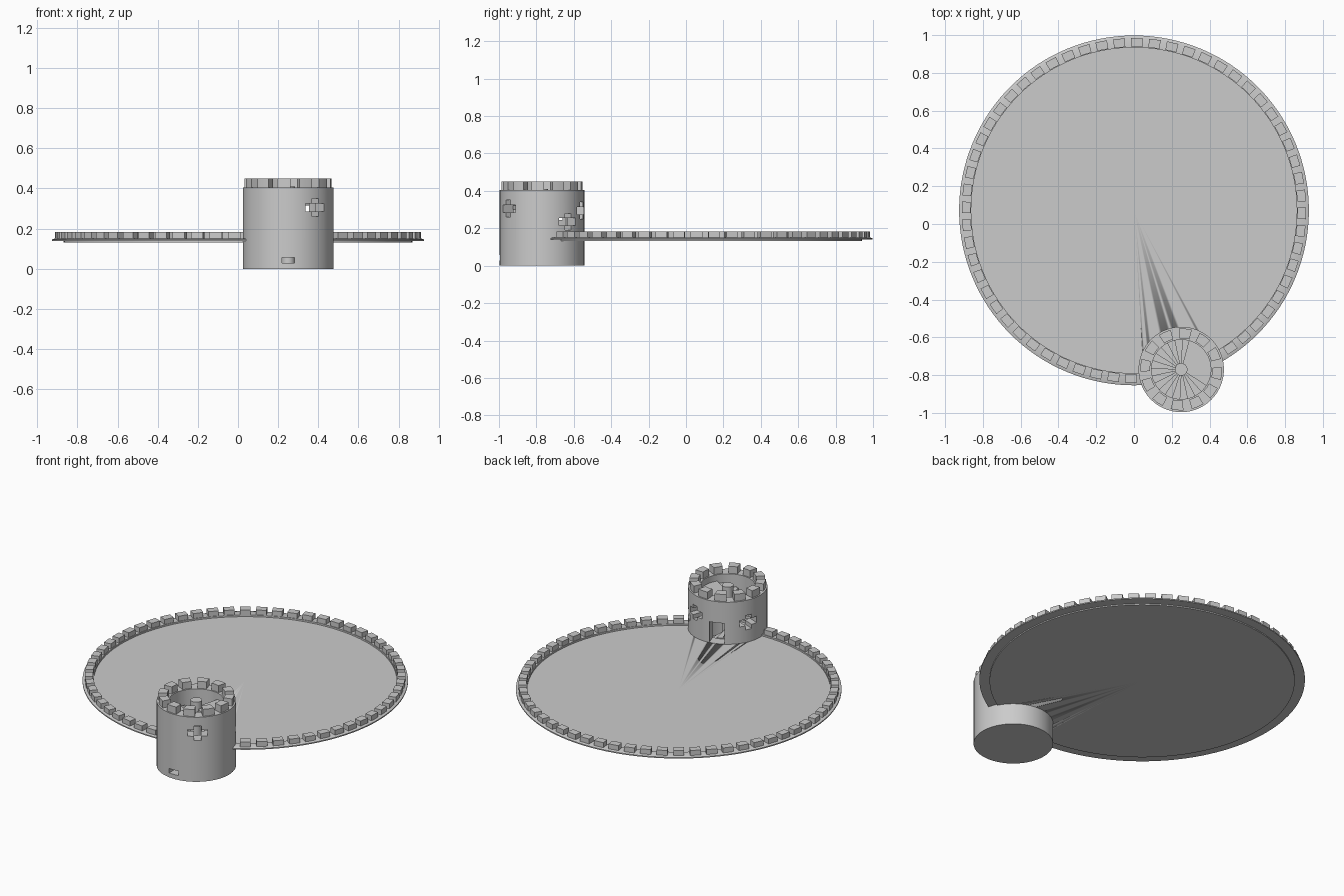
import bpy, bmesh
from math import sin, cos, pi, radians
from mathutils import Matrix

if "Cube" in bpy.data.objects:
    bpy.data.objects.remove(bpy.data.objects["Cube"])

TC = (0.25, -0.77)      # tower centre
DC = (0.0, 0.072)       # courtyard centre


def finish(name, bm, centre=(0, 0), smooth=True):
    bmesh.ops.recalc_face_normals(bm, faces=bm.faces)
    me = bpy.data.meshes.new(name)
    bm.to_mesh(me)
    bm.free()
    ob = bpy.data.objects.new(name, me)
    ob.location = (*centre, 0)
    bpy.context.collection.objects.link(ob)
    bpy.ops.object.select_all(action='DESELECT')
    ob.select_set(True)
    bpy.context.view_layer.objects.active = ob
    if smooth:
        bpy.ops.object.shade_smooth_by_angle(angle=radians(30))
    return ob


def lathe(name, profile, centre, n=96):
    """Spin a closed (radius, z) profile; points at radius 0 become one pole."""
    bm = bmesh.new()
    rings = []
    for r, z in profile:
        if r == 0:
            rings.append([bm.verts.new((0, 0, z))] * n)
        else:
            rings.append([bm.verts.new((r * cos(2 * pi * i / n), r * sin(2 * pi * i / n), z))
                          for i in range(n)])
    for a, b in zip(rings, rings[1:] + rings[:1]):
        for i in range(n):
            j = (i + 1) % n
            vs = list(dict.fromkeys([a[i], a[j], b[j], b[i]]))
            if len(vs) > 2:
                bm.faces.new(vs)
    return finish(name, bm, centre)


def sector(bm, r0, r1, a0, a1, z0, z1, n=1):
    """Add a ring-sector block (angles in degrees)."""
    pts = []
    for r, rng in ((r0, range(n + 1)), (r1, range(n, -1, -1))):
        for i in rng:
            a = radians(a0 + (a1 - a0) * i / n)
            pts.append((r * cos(a), r * sin(a)))
    f = bm.faces.new([bm.verts.new((x, y, z0)) for x, y in pts])
    ext = bmesh.ops.extrude_face_region(bm, geom=[f], use_keep_orig=True)
    for v in ext['geom']:
        if isinstance(v, bmesh.types.BMVert):
            v.co.z = z1


def cut(target, cutter):
    cutter.hide_render = True
    m = target.modifiers.new("cut", 'BOOLEAN')
    m.operation, m.solver, m.object = 'DIFFERENCE', 'EXACT', cutter
    bpy.ops.object.select_all(action='DESELECT')
    bpy.context.view_layer.objects.active = target
    target.select_set(True)
    bpy.ops.object.modifier_apply(modifier=m.name)
    bpy.data.objects.remove(cutter)


def opening(outline, angle, z):
    """Extrude a (tangent, height) outline radially through the tower wall."""
    bm = bmesh.new()
    f = bm.faces.new([bm.verts.new((0.1, t, h)) for t, h in outline])
    ext = bmesh.ops.extrude_face_region(bm, geom=[f], use_keep_orig=True)
    for v in ext['geom']:
        if isinstance(v, bmesh.types.BMVert):
            v.co.x = 0.3
    rot = Matrix.Translation((0, 0, z)) @ Matrix.Rotation(radians(angle), 4, 'Z')
    bmesh.ops.transform(bm, matrix=rot, verts=bm.verts)
    return finish("opening_cutter", bm, TC, False)


def box(w, h):
    return [(-w, -h), (w, -h), (w, h), (-w, h)]


# Tower shell with floor
tower = lathe("tower_wall", [(0, 0), (0.226, 0), (0.226, 0.405), (0.157, 0.405),
                             (0.157, 0.012), (0, 0.012)], TC)

# Cross windows, doorway and low drain slot
a, b, c = 0.057, 0.02, 0.045
cross = [(-b, -c), (b, -c), (b, -b), (a, -b), (a, b), (b, b),
         (b, c), (-b, c), (-b, b), (-a, b), (-a, -b), (-b, -b)]
for ang, z in ((-53, 0.305), (38, 0.235), (70, 0.295), (157, 0.265)):
    cut(tower, opening(cross, ang, z))
cut(tower, opening(box(0.045, 0.065), 109, 0.207))
cut(tower, opening(box(0.032, 0.014), -90, 0.042))

# Tower battlements
bm = bmesh.new()
for i in range(12):
    m = 84 + 30 * i
    sector(bm, 0.165, 0.217, m - 9, m + 9, 0.403, 0.449, 2)
finish("tower_merlons", bm, TC)

# Central newel post
lathe("newel_post", [(0, 0.01), (0.033, 0.01), (0.033, 0.41), (0, 0.41)], TC, 32)

# Spiral stair rising to the top landing
bm = bmesh.new()
steps = 24
for i in range(steps):
    top = 0.365 - (i + 1) * 0.0145
    sector(bm, 0.025, 0.16, -33 - 15 * (i + 1), -33 - 15 * i, max(top - 0.022, 0.005), top, 3)
sector(bm, 0.025, 0.16, -33, 75, 0.343, 0.365, 18)
finish("spiral_stair", bm, TC)

# Courtyard floor and raised rim, trimmed where the tower stands
floor = lathe("courtyard_floor", [(0, 0.132), (0.868, 0.132), (0.868, 0.141), (0, 0.141)], DC, 128)
rim = lathe("courtyard_rim", [(0.862, 0.139), (0.926, 0.139), (0.926, 0.146),
                              (0.913, 0.151), (0.862, 0.151)], DC, 128)
for part in (floor, rim):
    cut(part, lathe("tower_cutter", [(0, -0.1), (0.2, -0.1), (0.2, 0.6), (0, 0.6)], TC))

# Courtyard battlements, skipping those inside the tower
bm = bmesh.new()
for i in range(60):
    m = 6 * i + 89
    x, y = 0.89 * cos(radians(m)) + DC[0], 0.89 * sin(radians(m)) + DC[1]
    if (x - TC[0]) ** 2 + (y - TC[1]) ** 2 > 0.225 ** 2:
        sector(bm, 0.866, 0.912, m - 1.95, m + 1.95, 0.149, 0.182)
finish("courtyard_merlons", bm, DC, False)
